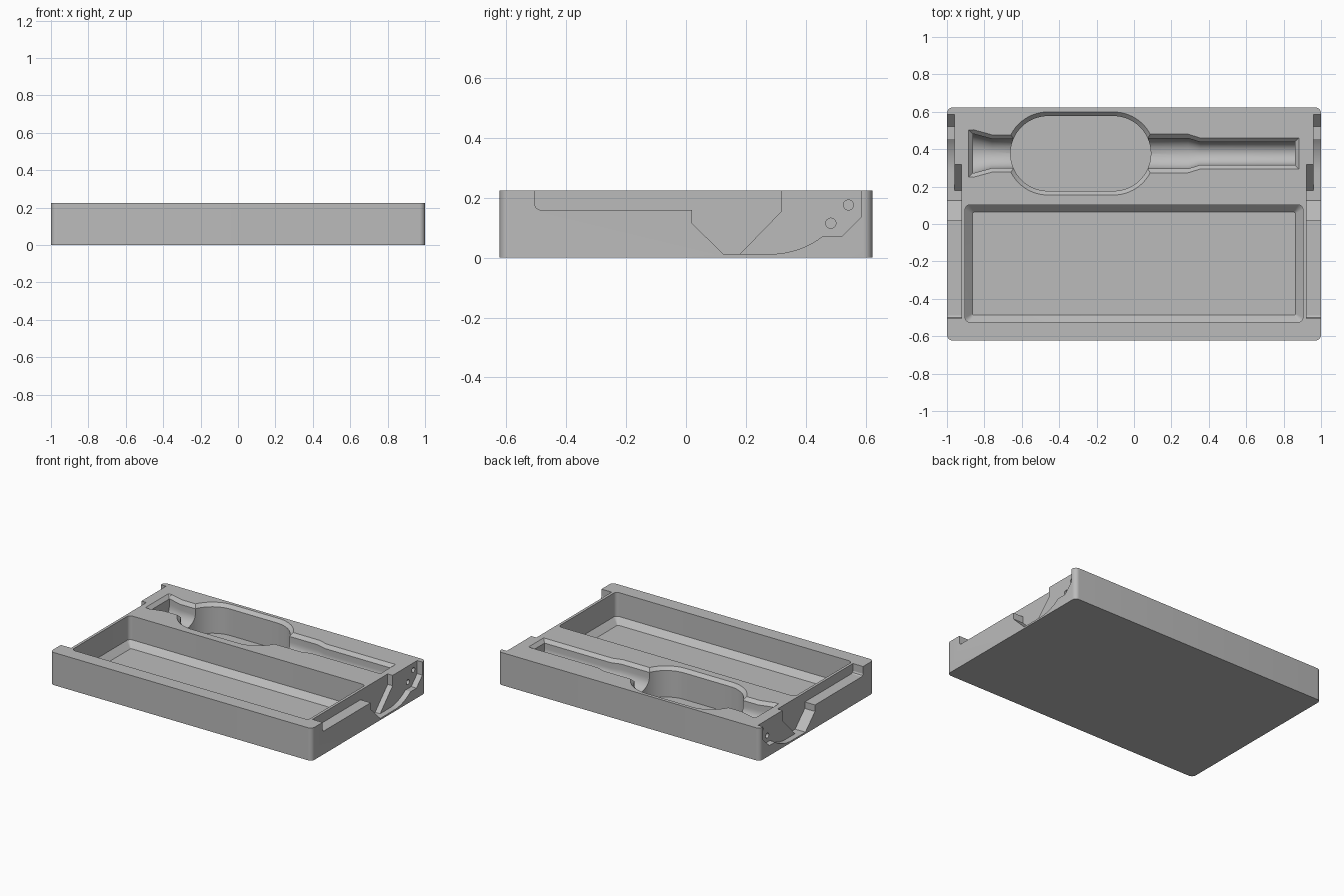
import bpy, bmesh, math

if "Cube" in bpy.data.objects:
    bpy.data.objects.remove(bpy.data.objects["Cube"])

grey = bpy.data.materials.new("plain grey")
grey.diffuse_color = (0.5, 0.5, 0.5, 1)
grey.use_nodes = True
grey.node_tree.nodes["Principled BSDF"].inputs["Base Color"].default_value = grey.diffuse_color


def loft(name, rings):
    """Closed solid through equal-length rings of points."""
    bm = bmesh.new()
    vs = [[bm.verts.new(p) for p in r] for r in rings]
    n = len(vs[0])
    for a, b in zip(vs, vs[1:]):
        for i in range(n):
            j = (i + 1) % n
            bm.faces.new((a[i], a[j], b[j], b[i]))
    bm.faces.new(vs[0])
    bm.faces.new(vs[-1])
    bmesh.ops.recalc_face_normals(bm, faces=bm.faces[:])
    me = bpy.data.meshes.new(name)
    bm.to_mesh(me)
    bm.free()
    ob = bpy.data.objects.new(name, me)
    bpy.context.collection.objects.link(ob)
    return ob


def rounded(x0, x1, y0, y1, r, z, seg=8):
    """Rounded rectangle ring at height z."""
    pts = []
    for cx, cy, a in ((x1 - r, y1 - r, 0), (x0 + r, y1 - r, 90),
                      (x0 + r, y0 + r, 180), (x1 - r, y0 + r, 270)):
        for i in range(seg + 1):
            t = math.radians(a + 90 * i / seg)
            pts.append((cx + r * math.cos(t), cy + r * math.sin(t), z))
    return pts


def side_prism(name, profile, x0, x1):
    return loft(name, [[(x, y, z) for y, z in profile] for x in (x0, x1)])


cutters = []

# Large tray recess with a sloped foot
cutters.append(loft("tray_cutter", [
    rounded(-0.863, 0.863, -0.487, 0.063, 0.008, 0.02),
    rounded(-0.903, 0.903, -0.525, 0.102, 0.025, 0.06),
    rounded(-0.903, 0.903, -0.525, 0.102, 0.025, 0.3)]))

# Oval recess with a chamfered rim
CY, C = 0.377, 0.022
cutters.append(loft("oval_cutter", [
    rounded(-0.66 - d, 0.09 + d, CY - 0.2 - d, CY + 0.2 + d, 0.1995 + d, z, 16)
    for d, z in ((0, 0.02), (0, 0.225 - C), (C + 0.02, 0.245))]))


# Round-bottomed channels running along x, with chamfered rims
def section(x, r, axis=0.165):
    e = C + 0.02
    pts = [(x, CY + r + e, 0.245), (x, CY + r, 0.225 - C)]
    for i in range(17):
        t = math.pi * i / 16
        pts.append((x, CY + r * math.cos(t), axis - r * math.sin(t)))
    return pts + [(x, CY - r, 0.225 - C), (x, CY - r - e, 0.245)]


def rect(x0, x1, h, z):
    return [(x0, CY - h, z), (x1, CY - h, z), (x1, CY + h, z), (x0, CY + h, z)]


cutters.append(loft("handle_cutter", [
    section(x, r) for x, r in ((-0.1, 0.081), (0.29, 0.081), (0.355, 0.061), (0.86, 0.061))]))
cutters.append(loft("flare_cutter", [
    section(x, r) for x, r in ((-0.862, 0.106), (-0.76, 0.078), (-0.4, 0.078))]))
for name, x0, x1, r, s in (("handle_end_cutter", 0.84, 0.86, 0.061, 1),
                           ("flare_end_cutter", -0.862, -0.855, 0.104, -1)):
    e = C + 0.02
    low = rect(x0, x1, r, 0.225 - C)
    high = rect(x0, x1 + e, r + e, 0.245) if s > 0 else rect(x0 - e, x1, r + e, 0.245)
    cutters.append(loft(name, [low, high]))

# Side ledges and deep pockets, on both sides
ledge = [(-0.505, 0.3), (-0.505, 0.175), (-0.50, 0.165), (-0.49, 0.16), (0.02, 0.16),
         (0.02, 0.115), (0.125, 0.012), (0.18, 0.012), (0.317, 0.153), (0.317, 0.3)]
R = 0.293
curve = [(0.28 + R * math.sin(t), 0.012 + R - R * math.cos(t))
         for t in (math.asin(0.175 / R) * i / 10 for i in range(11))]
pocket = ([(0.10, 0.3), (0.10, 0.05), (0.125, 0.012 + 0.013), (0.138, 0.012)] + curve
          + [(0.52, 0.07), (0.585, 0.135), (0.585, 0.3)])
for s in (-1, 1):
    cutters.append(side_prism("ledge_cutter", ledge, s * 0.922, s * 1.1))
    cutters.append(side_prism("pocket_cutter", pocket, s * 0.96, s * 1.1))
    # Two small round holes in the pocket wall
    for y, z in ((0.484, 0.115), (0.543, 0.176)):
        ring = [(y + 0.017 * math.cos(k * math.pi / 12), z + 0.017 * math.sin(k * math.pi / 12))
                for k in range(24)]
        cutters.append(side_prism("hole_cutter", ring, s * 0.935, s * 1.05))

# Case body
body = loft("case_body", [rounded(-1, 1, -0.6225, 0.6225, 0.03, z) for z in (0, 0.225)])
body.data.materials.append(grey)
for c in cutters:
    c.hide_render = True
    m = body.modifiers.new(c.name, 'BOOLEAN')
    m.operation, m.solver, m.object = 'DIFFERENCE', 'EXACT', c

# Bake the cuts and drop the cutters
dg = bpy.context.evaluated_depsgraph_get()
mesh = bpy.data.meshes.new_from_object(body.evaluated_get(dg))
body.modifiers.clear()
body.data = mesh
mesh.materials.clear()
mesh.materials.append(grey)
for p in mesh.polygons:
    p.material_index = 0
for c in cutters:
    bpy.data.objects.remove(c, do_unlink=True)

bpy.context.view_layer.objects.active = body
body.select_set(True)
bpy.ops.object.shade_smooth_by_angle(angle=math.radians(25))
